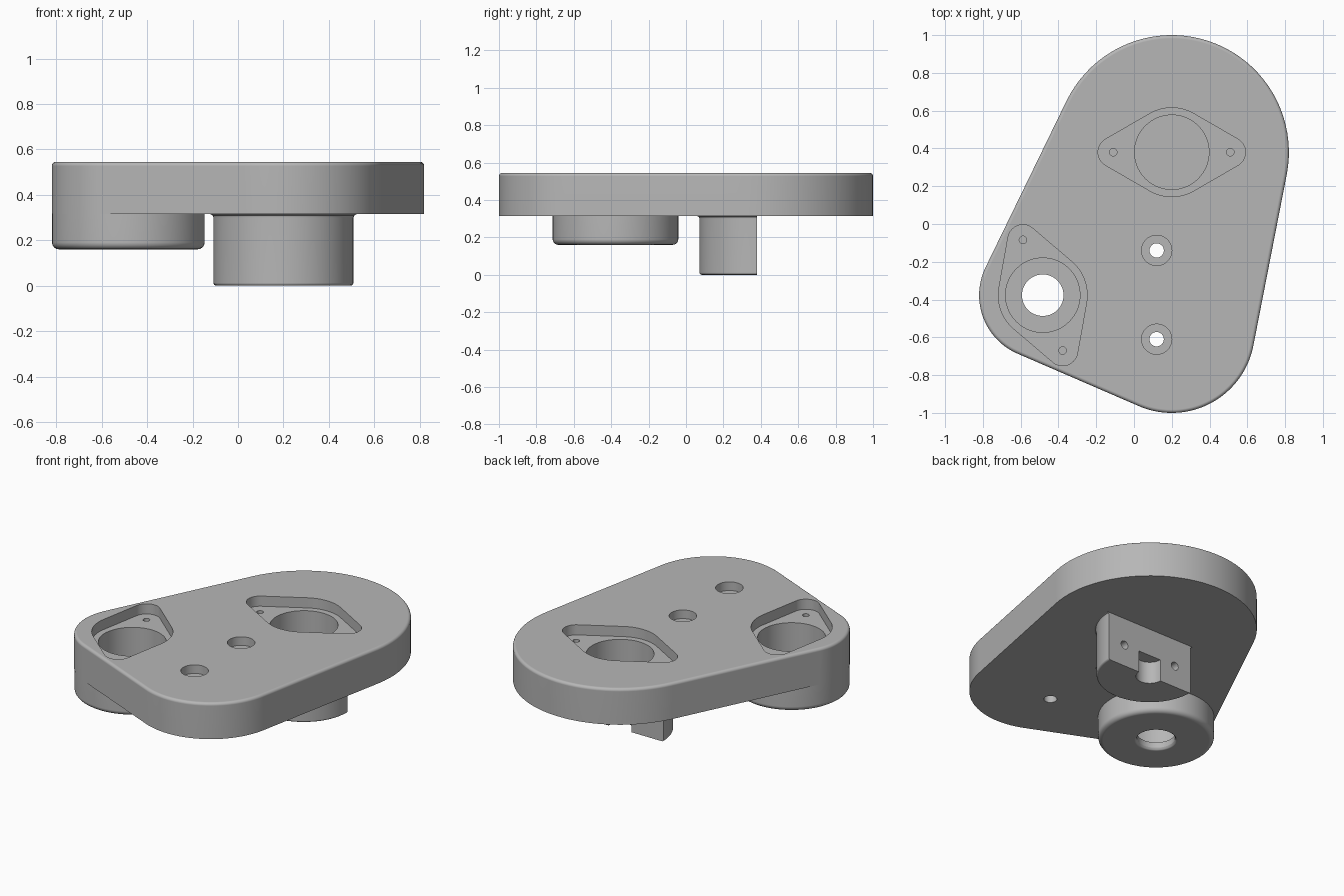
import bpy, bmesh, math
from mathutils import Matrix, Vector

if "Cube" in bpy.data.objects:
    bpy.data.objects.remove(bpy.data.objects["Cube"])

grey = bpy.data.materials.new("plain grey")
grey.use_nodes = True
grey.diffuse_color = (0.47, 0.47, 0.47, 1)
grey.node_tree.nodes["Principled BSDF"].inputs["Base Color"].default_value = grey.diffuse_color


def outline(circles, grow, steps):
    """Rounded outline wrapped around circles (x, y, r) listed counter-clockwise."""
    n = len(circles)
    if n == 1:
        x, y, r = circles[0]
        angles = [math.tau * k / steps for k in range(steps)]
        return [(x + (r + grow) * math.cos(a), y + (r + grow) * math.sin(a)) for a in angles]
    normals = []
    for i, (x, y, r) in enumerate(circles):
        u, v, s = circles[(i + 1) % n]
        normals.append(math.atan2(v - y, u - x) - math.acos((r - s) / math.hypot(u - x, v - y)))
    points = []
    for i, (x, y, r) in enumerate(circles):
        start = normals[i - 1]
        sweep = (normals[i] - start) % math.tau
        for k in range(steps + 1):
            a = start + sweep * k / steps
            points.append((x + (r + grow) * math.cos(a), y + (r + grow) * math.sin(a)))
    return points


def loft(name, circles, levels, steps=32):
    """Solid through (z, outward offset) levels of one outline."""
    bm = bmesh.new()
    rings = [[bm.verts.new((x, y, z)) for x, y in outline(circles, g, steps)] for z, g in levels]
    for low, high in zip(rings, rings[1:]):
        for k in range(len(low)):
            m = (k + 1) % len(low)
            bm.faces.new((low[k], low[m], high[m], high[k]))
    bm.faces.new(rings[0][::-1])
    bm.faces.new(rings[-1])
    mesh = bpy.data.meshes.new(name)
    bm.to_mesh(mesh)
    bm.free()
    mesh.materials.append(grey)
    ob = bpy.data.objects.new(name, mesh)
    bpy.context.collection.objects.link(ob)
    return ob


def combine(target, other, operation):
    bpy.context.view_layer.objects.active = target
    mod = target.modifiers.new("combine", 'BOOLEAN')
    mod.operation, mod.solver, mod.object = operation, 'EXACT', other
    bpy.ops.object.modifier_apply(modifier=mod.name)
    bpy.data.objects.remove(other)


def cut(target, circles, low, high, steps=32):
    combine(target, loft("cutter", circles, [(low, 0), (high, 0)], steps), 'DIFFERENCE')


def round_edge(z, radius, direction):
    """Quarter-round levels that end at z, going up (+1) or starting at z (-1)."""
    levels = []
    for k in range(5):
        a = math.pi / 2 * k / 4
        levels.append((z - direction * radius * (1 - math.sin(a)), radius * (math.cos(a) - 1)))
    return levels if direction > 0 else levels[::-1]


BOTTOM, TOP = 0.315, 0.545
motor = (0.2, 0.38)
pivot = (-0.483, -0.377)

# Main plate
body = loft("mount_plate", [(*motor, 0.62), (*pivot, 0.337), (0.2, -0.56, 0.44)],
            [(BOTTOM, 0)] + round_edge(TOP, 0.018, 1), 40)

# Round boss under the side lobe
boss = loft("boss", [(*pivot, 0.336)], round_edge(0.16, 0.03, -1) + [(0.42, 0)], 96)
combine(body, boss, 'UNION')

# Half-round post with a flat back and a small flare at the root
post = loft("post", [(*motor, 0.308)],
            round_edge(0, 0.012, -1) + [(0.3, 0), (0.31, 0.005), (BOTTOM, 0.015), (0.35, 0.015)], 96)
bpy.ops.mesh.primitive_cube_add(size=1, location=(motor[0], motor[1] + 0.5, 0.2))
combine(post, bpy.context.object, 'DIFFERENCE')

# Vertical half-round notch and two screw holes in the flat back of the post
cut(post, [(*motor, 0.08)], -0.1, 0.14, 40)
for side in (-1, 1):
    drill = loft("drill", [(0, 0, 0.026)], [(-0.1, 0), (0.1, 0)], 24)
    drill.data.transform(Matrix.Translation((motor[0] + side * 0.19, motor[1], 0.14))
                         @ Matrix.Rotation(math.pi / 2, 4, 'X'))
    combine(post, drill, 'DIFFERENCE')
combine(body, post, 'UNION')

# Flanged pockets: recess, main bore and two blind screw holes each
POCKET = 0.48
for centre, arm, floor in ((motor, Vector((0.31, 0)), 0.335),
                           (pivot, Vector((0.105, -0.293)), 0.21)):
    c = Vector(centre)
    ears = [c + arm, c - arm]
    # Counter-clockwise wrap: ear, main circle, ear, main circle
    cut(body, [(*ears[0], 0.08), (*c, 0.235), (*ears[1], 0.08), (*c, 0.235)], POCKET, 0.7)
    cut(body, [(*c, 0.197)], floor, 0.52, 72)
    for ear in ears:
        cut(body, [(*ear, 0.02)], 0.36, 0.52, 20)

# Open shaft hole with an eased lower rim
shaft = loft("shaft", [(*pivot, 0.11)], [(0.1, 0.015), (0.16, 0.015), (0.165, 0.006), (0.175, 0), (0.3, 0)], 64)
combine(body, shaft, 'DIFFERENCE')

# Counterbored mounting holes
for y in (-0.14, -0.61):
    cut(body, [(0.12, y, 0.08)], 0.49, 0.7, 40)
    cut(body, [(0.12, y, 0.038)], 0.2, 0.6, 32)

# Smooth rounds, crisp edges
bpy.ops.object.select_all(action='DESELECT')
body.select_set(True)
bpy.context.view_layer.objects.active = body
bpy.ops.object.shade_smooth_by_angle(angle=math.radians(30))
normals = body.modifiers.new("even_normals", 'WEIGHTED_NORMAL')
normals.keep_sharp = True
